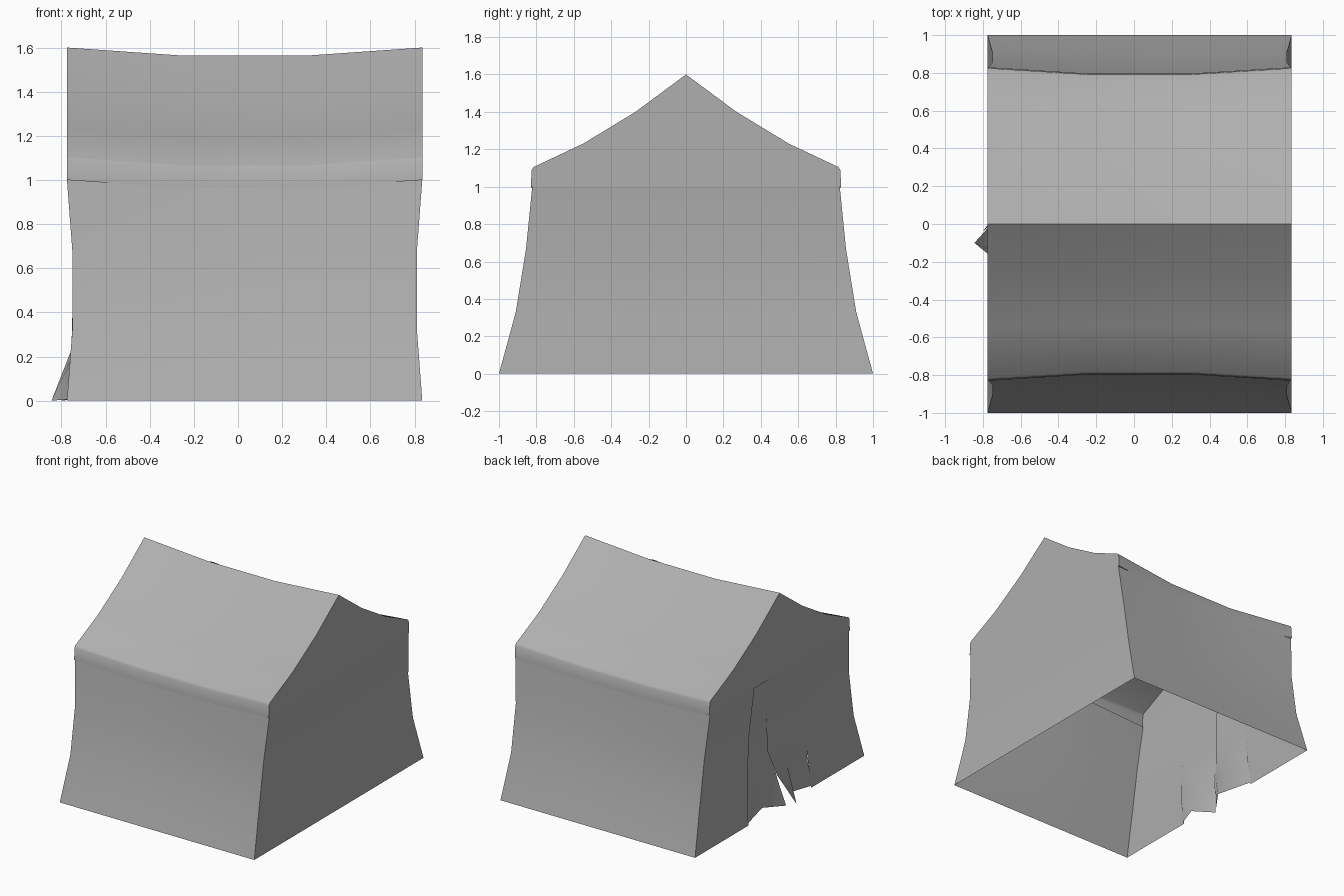
import bpy

if "Cube" in bpy.data.objects:
    bpy.data.objects.remove(bpy.data.objects["Cube"])

CX, HX = 0.03, 0.805                      # tent centre and half length along x
WALL = [(0, 1.0, 0), (0.33, 0.91, 0.025), (0.67, 0.855, 0.025), (1.0, 0.822, 0)]  # z, half width, end inset
ROOF = [(0.0, 1.6), (0.27, 1.4), (0.55, 1.23), (0.815, 1.105), (0.825, 1.09), (0.83, 1.0)]     # y, z
STATIONS = [(-1, 0), (-0.34, 1), (0.34, 1), (1, 0)]   # x factor, sag

canvas = bpy.data.materials.new("canvas")
canvas.diffuse_color = (0.43, 0.43, 0.43, 1)
canvas.use_nodes = True
canvas.node_tree.nodes["Principled BSDF"].inputs["Base Color"].default_value = canvas.diffuse_color


def make(name, verts, faces):
    me = bpy.data.meshes.new(name)
    me.from_pydata(verts, [], faces)
    me.update()
    me.materials.append(canvas)
    ob = bpy.data.objects.new(name, me)
    bpy.context.collection.objects.link(ob)
    bpy.ops.object.select_all(action='DESELECT')
    ob.select_set(True)
    bpy.context.view_layer.objects.active = ob
    bpy.ops.object.shade_smooth_by_angle(angle=0.8)
    return ob


def sheet(name, rows, flip=False):
    n = len(rows[0])
    faces = []
    for r in range(len(rows) - 1):
        for c in range(n - 1):
            f = (r * n + c, r * n + c + 1, (r + 1) * n + c + 1, (r + 1) * n + c)
            faces.append(f[::-1] if flip else f)
    return make(name, [p for row in rows for p in row], faces)


# roof cloth with hanging valance, sagging between the ends
profile = [(-y, z) for y, z in ROOF[::-1]] + ROOF[1:]
rows = []
for y, z in profile:
    rows.append([(CX + f * HX, y * (1 - 0.04 * s * min(1, abs(y) / 0.8)), z - 0.037 * s)
                 for f, s in STATIONS])
sheet("roof", rows)

# long side walls
for side, name in ((-1, "front_wall"), (1, "back_wall")):
    rows = []
    for z, w, inset in WALL:
        rows.append([(CX + f * (HX - inset), side * (w - 0.034 * s * z), z)
                     for f, s in STATIONS])
    sheet(name, rows, side > 0)

# end walls: the left one is split around the doorway
sheet("right_wall", [[(CX + HX - i, t * w, z) for t in (-1, 0, 1)] for z, w, i in WALL])
for side, name in ((-1, "door_wall_front"), (1, "door_wall_back")):
    rows = [[(CX - HX + i, side * w, z), (CX - HX + i, side * (0.37 - 0.07 * z), z)]
            for z, w, i in WALL]
    sheet(name, rows, side < 0)

# gables above the end walls
for side, name in ((-1, "left_gable"), (1, "right_gable")):
    verts = [(CX + side * HX, y, z) for y, z in profile]
    order = list(range(len(verts)))
    make(name, verts, [order if side < 0 else order[::-1]])

# door flaps, tucked behind the doorway edges and pulled outward at the bottom
sheet("back_flap", [
    [(-0.77, 0.31, 1.0), (-0.768, 0.18, 1.0), (-0.765, 0.05, 1.0)],
    [(-0.744, 0.335, 0.67), (-0.742, 0.17, 0.67), (-0.74, 0.03, 0.67)],
    [(-0.744, 0.36, 0.33), (-0.74, 0.14, 0.33), (-0.743, 0.03, 0.33)],
    [(-0.75, 0.37, 0.2), (-0.735, 0.12, 0.2), (-0.757, 0.0, 0.2)],
    [(-0.77, 0.38, 0.01), (-0.70, 0.10, 0.01), (-0.80, -0.04, 0.0)]], True)
sheet("front_flap", [
    [(-0.773, -0.31, 1.0), (-0.773, -0.08, 1.0), (-0.773, 0.13, 1.0)],
    [(-0.746, -0.335, 0.67), (-0.748, -0.09, 0.67), (-0.749, 0.12, 0.67)],
    [(-0.744, -0.35, 0.45), (-0.747, -0.09, 0.45), (-0.749, 0.108, 0.45)],
    [(-0.746, -0.365, 0.23), (-0.735, -0.15, 0.23), (-0.755, 0.0, 0.23)],
    [(-0.77, -0.38, 0.01), (-0.71, -0.21, 0.01), (-0.845, -0.10, 0.0)]])
